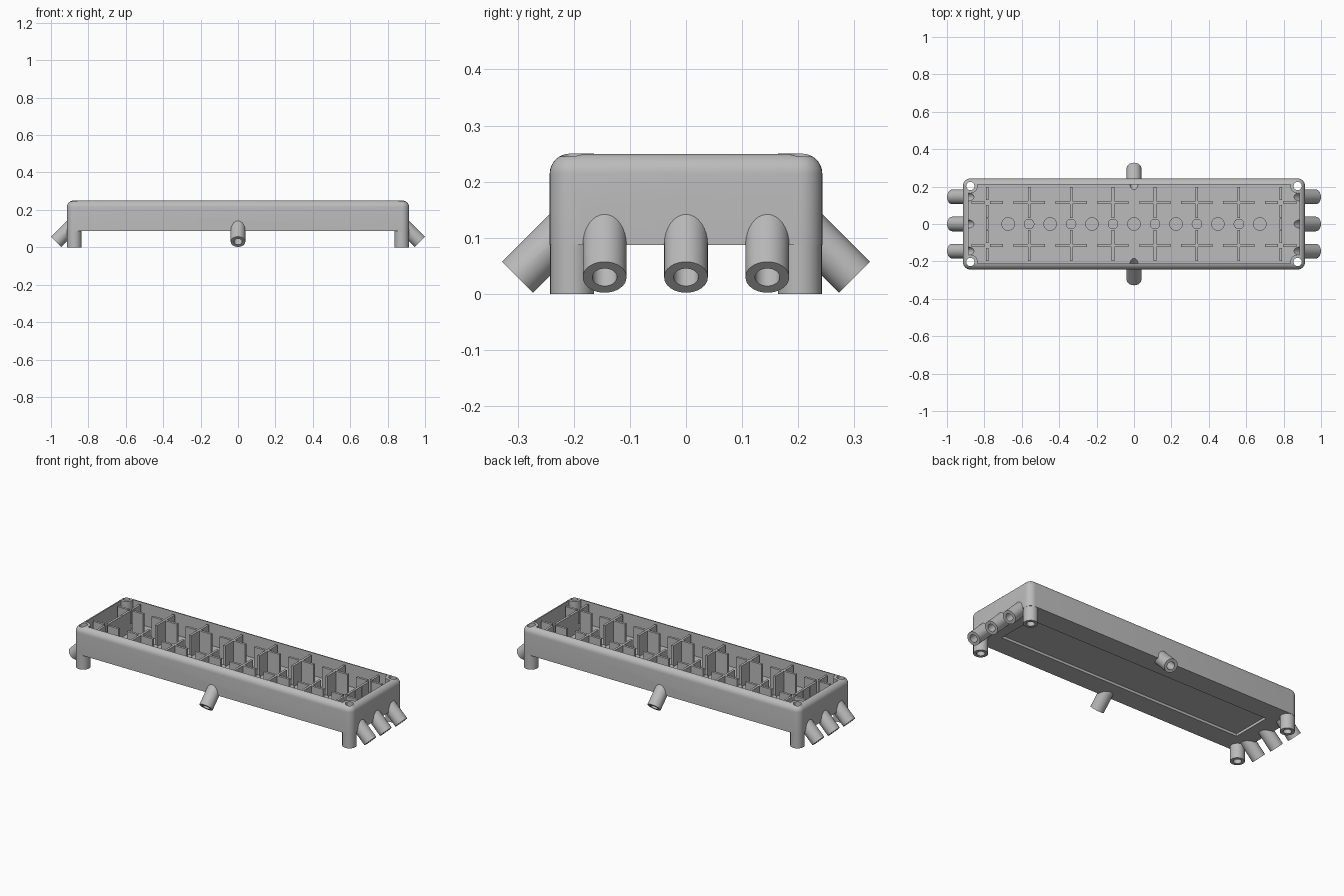
import bpy, bmesh, math
from mathutils import Vector

cube = bpy.data.objects.get("Cube")
if cube:
    bpy.data.objects.remove(cube, do_unlink=True)

grey = bpy.data.materials.new("plain grey")
grey.use_nodes = True
grey.diffuse_color = (0.5, 0.5, 0.5, 1)
grey.node_tree.nodes["Principled BSDF"].inputs["Base Color"].default_value = grey.diffuse_color


def finish(name, bm):
    mesh = bpy.data.meshes.new(name)
    bm.to_mesh(mesh)
    bm.free()
    mesh.materials.append(grey)
    ob = bpy.data.objects.new(name, mesh)
    bpy.context.collection.objects.link(ob)
    return ob


def box(name, lo, hi):
    bm = bmesh.new()
    bmesh.ops.create_cube(bm, size=1)
    for v in bm.verts:
        v.co = [(a + b) / 2 + c * (b - a) for a, b, c in zip(lo, hi, v.co)]
    return finish(name, bm)


def rod(name, start, end, radius, sides=32):
    start, end = Vector(start), Vector(end)
    bm = bmesh.new()
    bmesh.ops.create_cone(bm, cap_ends=True, segments=sides, radius1=radius,
                          radius2=radius, depth=(end - start).length)
    turn = (end - start).to_track_quat('Z', 'Y')
    for v in bm.verts:
        v.co = turn @ v.co + (start + end) / 2
    return finish(name, bm)


def combine(ob, tools, operation):
    """Apply one boolean per tool, then discard the tools."""
    for tool in tools:
        mod = ob.modifiers.new("combine", 'BOOLEAN')
        mod.solver, mod.operation, mod.object = 'EXACT', operation, tool
    bpy.context.view_layer.update()
    ev = ob.evaluated_get(bpy.context.evaluated_depsgraph_get())
    mesh = bpy.data.meshes.new_from_object(ev)
    ob.modifiers.clear()
    ob.data = mesh
    for tool in tools:
        bpy.data.objects.remove(tool, do_unlink=True)


def smooth(ob):
    bpy.ops.object.select_all(action='DESELECT')
    ob.select_set(True)
    bpy.context.view_layer.objects.active = ob
    bpy.ops.object.shade_smooth_by_angle(angle=math.radians(30))


HX, HY, BASE, FLOOR, TOP = 0.915, 0.243, 0.087, 0.115, 0.25
R, BORE = 0.039, 0.022
corners = [(sx * 0.875, sy * 0.203) for sx in (-1, 1) for sy in (-1, 1)]

# Spouts: outer end position and inward direction
spouts = [((s * 0.972, y, 0.0296), Vector((-s, 0, 1)))
          for s in (-1, 1) for y in (-0.145, 0, 0.145)]
spouts += [((0, s * 0.3, 0.0296), Vector((0, -s, 1))) for s in (-1, 1)]

# Tray body with rounded corners and rounded top edge
tray = box("tray_body", (-HX, -HY, BASE), (HX, HY, TOP))
bm = bmesh.new()
bm.from_mesh(tray.data)
upright = [e for e in bm.edges if abs(e.verts[0].co.z - e.verts[1].co.z) > 0.1]
bmesh.ops.bevel(bm, geom=upright, offset=0.04, segments=7, profile=0.5, affect='EDGES')
rim = [e for e in bm.edges if all(v.co.z > TOP - 0.001 for v in e.verts)]
bmesh.ops.bevel(bm, geom=rim, offset=0.036, segments=7, profile=0.5, affect='EDGES')
bm.to_mesh(tray.data)
bm.free()

# Sloping spouts joined to the tray
combine(tray, [rod("spout", p, Vector(p) + d * 0.12, R) for p, d in spouts], 'UNION')

# Cavity that leaves a round column in every corner
cavity = box("cavity", (-0.885, -0.212, FLOOR), (0.885, 0.212, 0.4))
combine(cavity, [rod("column", (x, y, 0), (x, y, 0.5), R) for x, y in corners], 'DIFFERENCE')
recess = box("recess", (-0.8, -0.12, 0), (0.8, 0.12, 0.102))
bores = [rod("bore", Vector(p) - d * 0.05, Vector(p) + d * 0.14, BORE) for p, d in spouts]
bores += [rod("bore", (x, y, -0.1), (x, y, 0.5), BORE) for x, y in corners]
combine(tray, [cavity, recess] + bores, 'DIFFERENCE')
smooth(tray)

# Hollow legs
for i, (x, y) in enumerate(corners):
    leg = rod("leg_%d" % (i + 1), (x, y, 0), (x, y, 0.095), R)
    combine(leg, [rod("bore", (x, y, -0.1), (x, y, 0.2), BORE)], 'DIFFERENCE')
    smooth(leg)

# Upright dividers in two rows of crosses
PITCH, T, FIN = 0.2243, 0.007, 0.24
for i in range(8):
    cx = (i - 3.5) * PITCH
    outer = i in (0, 7)
    gap = 0.014 if outer else 0
    for s in (-1, 1):
        cy = s * 0.115
        for k in (-1, 1):
            xs = sorted((cx + k * gap, cx + k * 0.084))
            ys = sorted((cy + k * gap, cy + k * 0.084))
            box("long_divider", (xs[0], cy - T, FLOOR - 0.005), (xs[1], cy + T, FIN))
            box("cross_divider", (cx - T, ys[0], FLOOR - 0.005), (cx + T, ys[1], FIN))
    if outer:
        box("end_divider", (cx - T, -0.03, FLOOR - 0.005), (cx + T, 0.03, FIN))

# Round bosses along the centre line, alternating in size
for i in range(13):
    x = (i - 6) * PITCH / 2
    radius = 0.028 if i % 2 else 0.036
    smooth(rod("floor_boss", (x, 0, FLOOR - 0.005), (x, 0, FLOOR + 0.012), radius))
